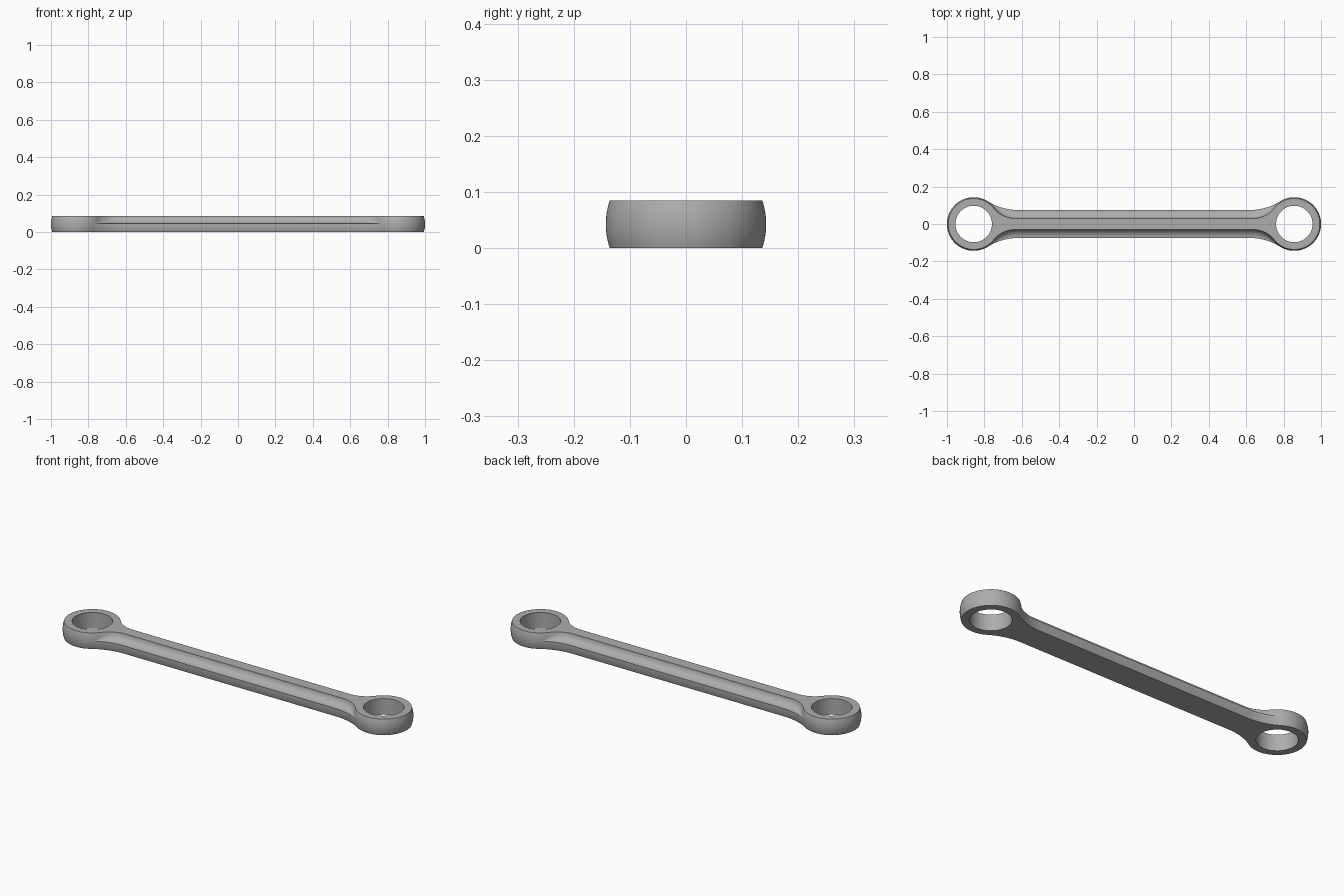
import bpy, bmesh
from math import sin, cos, pi, atan2, radians

if "Cube" in bpy.data.objects:
    bpy.data.objects.remove(bpy.data.objects["Cube"])

HEIGHT = 0.085
EYE_X = 0.857      # centre of each end ring
HOLE_R = 0.0975
FLARE_STEPS, RING_STEPS, HOLE_STEPS = 16, 40, 64

steel = bpy.data.materials.new("steel_grey")
steel.use_nodes = True
colour = (0.42, 0.42, 0.42, 1)
steel.diffuse_color = colour
steel.node_tree.nodes["Principled BSDF"].inputs["Base Color"].default_value = colour


def bulge(z):
    """Barrel-shaped swell of the outer wall, zero at both faces."""
    return 0.007 * (1 - (2 * z / HEIGHT - 1) ** 2)


def outline(z, w):
    """Bar of half width w flaring tangentially into the two end rings."""
    ring = 0.136 + bulge(z)
    d = 0.22 + 0.017 * (w - 0.03) / 0.045
    r = (d * d + w * w - ring * ring) / (2 * (ring - w))
    cx, cy = EYE_X - d, w + r
    phi = atan2(cy, -d)
    pts = []
    for i in range(FLARE_STEPS):
        a = -pi / 2 + (phi - pi / 2) * i / FLARE_STEPS
        pts.append((cx + r * cos(a), cy + r * sin(a)))
    for i in range(RING_STEPS + 1):
        a = phi * (1 - i / RING_STEPS)
        pts.append((EYE_X + ring * cos(a), ring * sin(a)))
    half = pts + [(x, -y) for x, y in reversed(pts[:-1])]
    return half + [(-x, -y) for x, y in half]


def add_loop(bm, pts, z):
    verts = [bm.verts.new((x, y, z)) for x, y in pts]
    edges = [bm.edges.new((v, verts[i - 1])) for i, v in enumerate(verts)]
    return verts, edges


def skin(bm, a, b):
    for i in range(len(a)):
        bm.faces.new((a[i - 1], a[i], b[i], b[i - 1]))


bm = bmesh.new()

# Wall section: rounded lower side, then a concave cove up to the narrow top
section = [(z, 0.068 + bulge(z)) for z in (0.045 * i / 6 for i in range(7))]
for i in range(1, 11):
    t = pi / 2 * i / 10
    section.append((HEIGHT - 0.04 * cos(t), 0.075 - 0.045 * sin(t)))
levels = [add_loop(bm, outline(z, w), z) for z, w in section]
for low, high in zip(levels, levels[1:]):
    skin(bm, low[0], high[0])

# Bores through the end rings
rims = {0: list(levels[0][1]), HEIGHT: list(levels[-1][1])}
for side in (-1, 1):
    circle = [(side * EYE_X + HOLE_R * cos(2 * pi * i / HOLE_STEPS),
               HOLE_R * sin(2 * pi * i / HOLE_STEPS)) for i in range(HOLE_STEPS)]
    low, high = add_loop(bm, circle, 0), add_loop(bm, circle, HEIGHT)
    skin(bm, low[0], high[0])
    rims[0] += low[1]
    rims[HEIGHT] += high[1]

# Flat faces above and below
for edges in rims.values():
    bmesh.ops.triangle_fill(bm, use_beauty=True, edges=edges)
bmesh.ops.recalc_face_normals(bm, faces=bm.faces)

mesh = bpy.data.meshes.new("connecting_link")
bm.to_mesh(mesh)
bm.free()
mesh.materials.append(steel)
link = bpy.data.objects.new("connecting_link", mesh)
bpy.context.collection.objects.link(link)
bpy.context.view_layer.objects.active = link
link.select_set(True)
bpy.ops.object.shade_smooth_by_angle(angle=radians(25))
